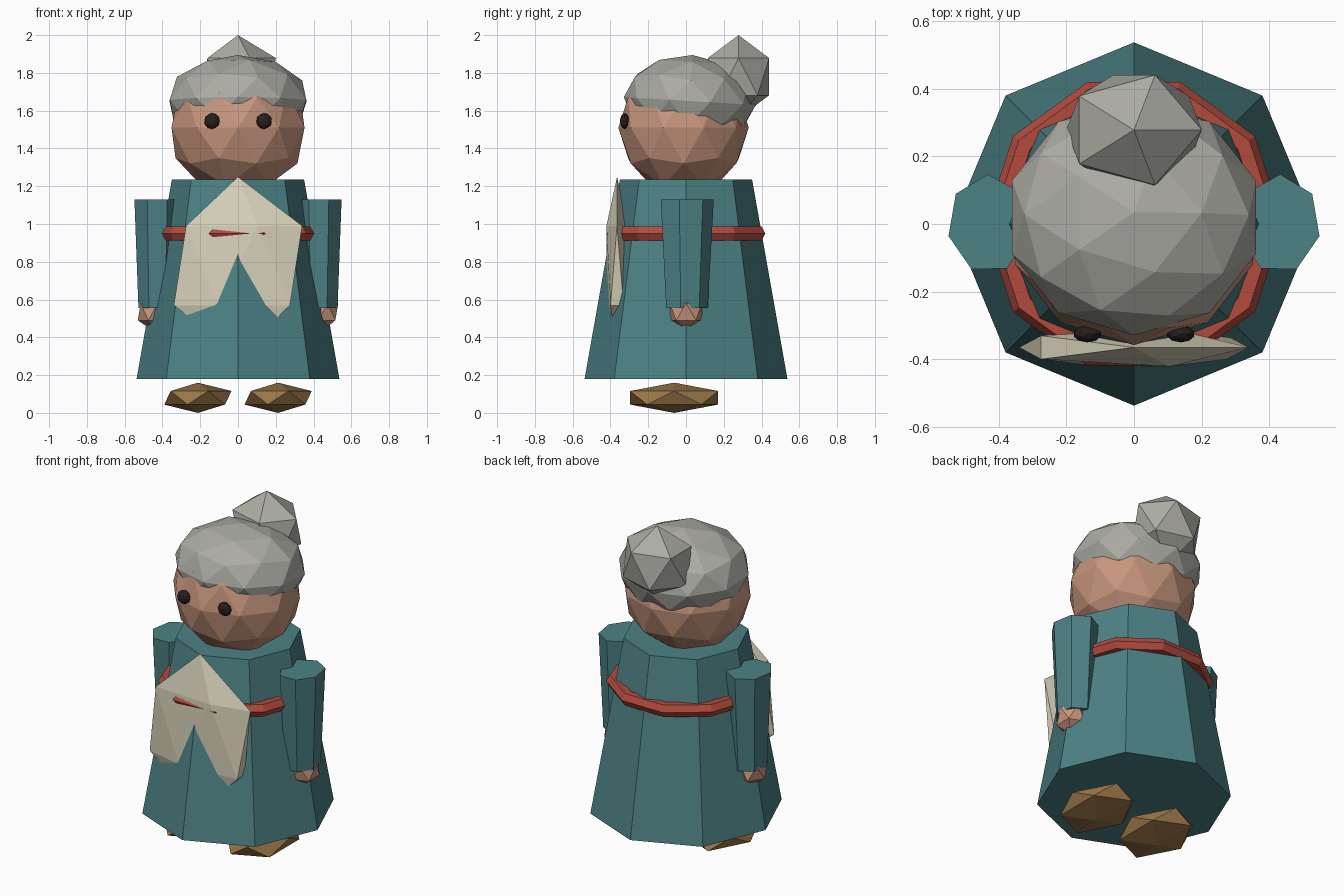
import bpy
import bmesh
import math
from mathutils import Matrix, Vector

default_cube = bpy.data.objects.get("Cube")
if default_cube:
    bpy.data.objects.remove(default_cube, do_unlink=True)


def material(name, *rgb):
    mat = bpy.data.materials.new(name)
    mat.use_nodes = True
    color = (*rgb, 1)
    mat.diffuse_color = color
    bsdf = next(n for n in mat.node_tree.nodes if n.type == 'BSDF_PRINCIPLED')
    bsdf.inputs["Base Color"].default_value = color
    return mat


teal = material("teal_cloth", 0.074, 0.223, 0.235)
skin = material("skin", 0.578, 0.305, 0.205)
grey = material("grey_hair", 0.413, 0.413, 0.371)
cream = material("cream_cloth", 0.70, 0.658, 0.503)
red = material("red_belt", 0.445, 0.069, 0.048)
brown = material("brown_leather", 0.328, 0.181, 0.065)
black = material("black_eye", 0.021, 0.014, 0.014)


def add_object(name, bm, mat):
    bmesh.ops.recalc_face_normals(bm, faces=bm.faces)
    mesh = bpy.data.meshes.new(name)
    bm.to_mesh(mesh)
    bm.free()
    mesh.materials.append(mat)
    obj = bpy.data.objects.new(name, mesh)
    bpy.context.collection.objects.link(obj)
    return obj


def faceted_ball(name, mat, center, radii, detail=1, tilt=0.0):
    """Low-poly ellipsoid."""
    bm = bmesh.new()
    bmesh.ops.create_icosphere(bm, subdivisions=detail, radius=1)
    place = (Matrix.Translation(center) @ Matrix.Rotation(tilt, 4, 'X')
             @ Matrix.Diagonal((*radii, 1)))
    bmesh.ops.transform(bm, matrix=place, verts=bm.verts)
    return add_object(name, bm, mat)


def prism(name, mat, sides, low, high, low_r, high_r, x=0, start=0, side=1):
    """Tapered prism with elliptical ends; side = -1 mirrors it."""
    bm = bmesh.new()
    rings = []
    for z, (rx, ry) in ((low, low_r), (high, high_r)):
        angles = [start + math.tau * i / sides for i in range(sides)]
        rings.append([bm.verts.new((side * (x + rx * math.cos(a)),
                                    ry * math.sin(a), z)) for a in angles])
    for i in range(sides):
        j = (i + 1) % sides
        bm.faces.new((rings[0][i], rings[0][j], rings[1][j], rings[1][i]))
    for ring in rings:
        bm.faces.new(ring)
    return add_object(name, bm, mat)


def ring_band(name, mat, z, major, minor, segments, section):
    bm = bmesh.new()
    loops = []
    for i in range(segments):
        turn = Matrix.Rotation(math.tau * i / segments, 3, 'Z')
        loop = []
        for j in range(section):
            a = math.tau * j / section
            point = Vector((major + minor * math.cos(a), 0, z + minor * math.sin(a)))
            loop.append(bm.verts.new(turn @ point))
        loops.append(loop)
    for i in range(segments):
        here, there = loops[i], loops[(i + 1) % segments]
        for j in range(section):
            k = (j + 1) % section
            bm.faces.new((here[j], there[j], there[k], here[k]))
    return add_object(name, bm, mat)


# Robe, belt and apron
prism("robe", teal, 8, 0.18, 1.235, (0.537, 0.537), (0.35, 0.35))
ring_band("belt", red, 0.95, 0.40, 0.042, 10, 6)
faceted_ball("apron", cream, (0, -0.365, 0.78), (0.38, 0.066, 0.47))

# Head, hair cap and bun
faceted_ball("head", skin, (0, -0.013, 1.51), (0.37, 0.345, 0.36), 2)
faceted_ball("hair", grey, (0, 0.02, 1.651), (0.38, 0.35, 0.244), 2, -0.06)
faceted_ball("hair_bun", grey, (0, 0.278, 1.78), (0.224, 0.191, 0.22))

# Paired parts
for label, side in (("left", 1), ("right", -1)):
    faceted_ball(label + "_eye", black, (side * 0.138, -0.325, 1.545),
                 (0.042, 0.025, 0.042), 2)
    prism(label + "_sleeve", teal, 7, 0.555, 1.13, (0.10, 0.115), (0.122, 0.147),
          x=0.43, start=math.radians(-14), side=side)
    faceted_ball(label + "_hand", skin, (side * 0.45, 0, 0.535), (0.09, 0.10, 0.10))
    faceted_ball(label + "_shoe", brown, (side * 0.2125, -0.0625, 0.08),
                 (0.199, 0.274, 0.08))
